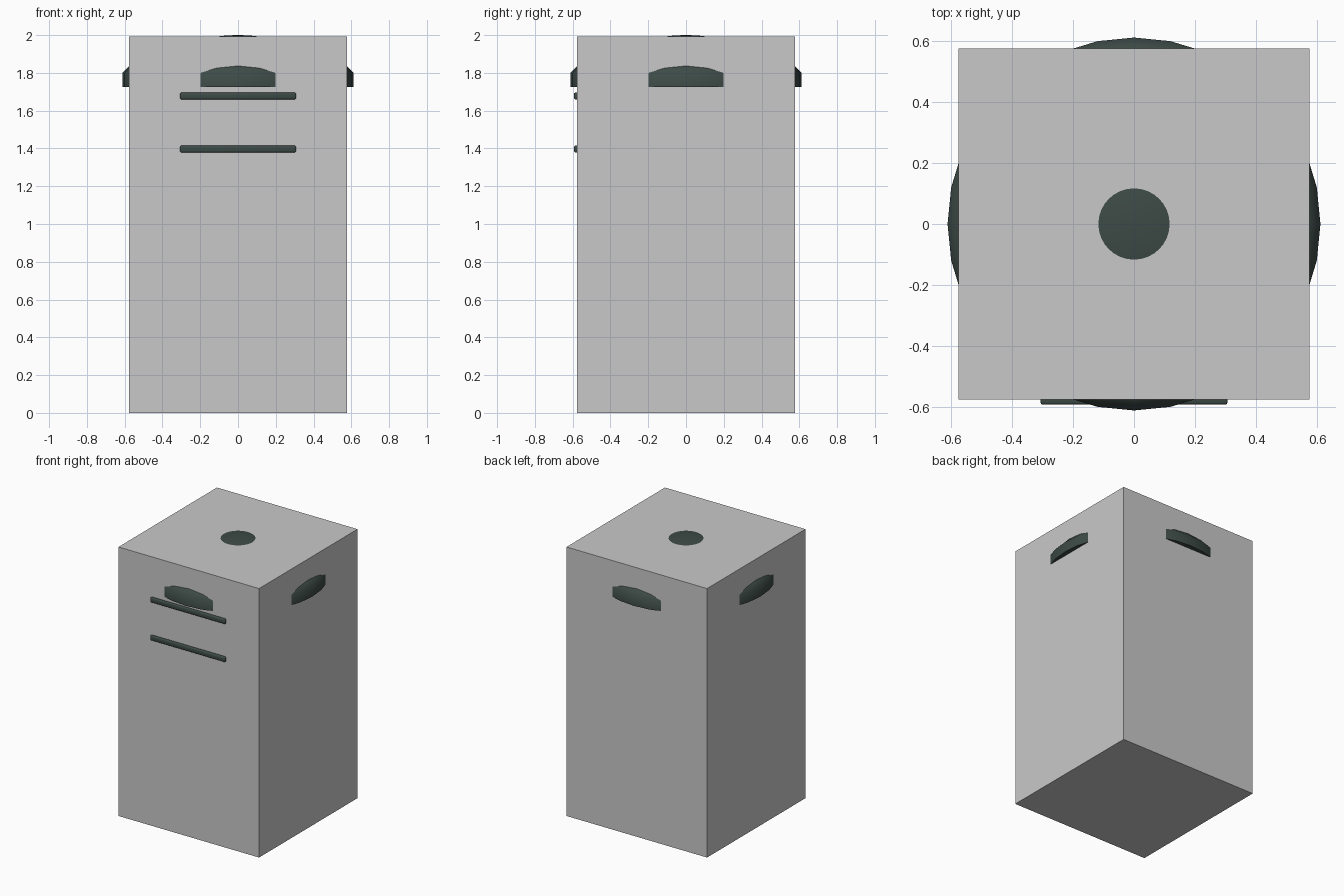
import bpy, bmesh, math

if "Cube" in bpy.data.objects:
    bpy.data.objects.remove(bpy.data.objects["Cube"])


def material(name, color):
    m = bpy.data.materials.new(name)
    m.diffuse_color = (*color, 1.0)
    m.use_nodes = True
    m.node_tree.nodes["Principled BSDF"].inputs["Base Color"].default_value = m.diffuse_color
    return m


GREY = material("light grey", (0.584, 0.584, 0.584))
DARK = material("dark green grey", (0.047, 0.07, 0.062))


def make_object(name, bm, mat):
    bmesh.ops.recalc_face_normals(bm, faces=bm.faces)
    mesh = bpy.data.meshes.new(name)
    bm.to_mesh(mesh)
    bm.free()
    mesh.materials.append(mat)
    obj = bpy.data.objects.new(name, mesh)
    bpy.context.collection.objects.link(obj)
    return obj


def box(name, lo, hi, mat, bevel=0.0):
    bm = bmesh.new()
    bmesh.ops.create_cube(bm, size=1)
    for v in bm.verts:
        v.co = [(a + b) / 2 + c * (b - a) for a, b, c in zip(lo, hi, v.co)]
    if bevel:
        bmesh.ops.bevel(bm, geom=bm.edges[:], offset=bevel, segments=2,
                        profile=0.5, affect='EDGES')
    return make_object(name, bm, mat)


def lathe(name, profile, sides, mat):
    bm = bmesh.new()
    rings = []
    for r, z in profile:
        rings.append([bm.verts.new((r * math.cos(2 * math.pi * i / sides),
                                    r * math.sin(2 * math.pi * i / sides), z))
                      for i in range(sides)])
    for a, b in zip(rings, rings[1:]):
        for i in range(sides):
            j = (i + 1) % sides
            bm.faces.new((a[i], a[j], b[j], b[i]))
    bm.faces.new(rings[0])
    bm.faces.new(rings[-1])
    return make_object(name, bm, mat)


def smooth(obj, angle):
    bpy.ops.object.select_all(action='DESELECT')
    obj.select_set(True)
    bpy.context.view_layer.objects.active = obj
    bpy.ops.object.shade_smooth_by_angle(angle=math.radians(angle))


# Tall square housing
box("housing", (-0.576, -0.576, 0), (0.576, 0.576, 1.992), GREY)

# Round domed lid that pokes through the four walls and the top
lid = lathe("domed_lid", [(0.612, 1.724), (0.612, 1.80), (0.576, 1.837),
                          (0.50, 1.875), (0.35, 1.93), (0.20, 1.975),
                          (0.117, 1.992), (0.06, 1.998), (0.01, 2.0)], 32, DARK)
smooth(lid, 60)

# Two horizontal trim bars on the front wall
for label, z in (("upper", 1.678), ("lower", 1.397)):
    bar = box(label + "_trim_bar", (-0.307, -0.593, z - 0.018),
              (0.307, -0.555, z + 0.018), DARK, 0.007)
    smooth(bar, 50)
